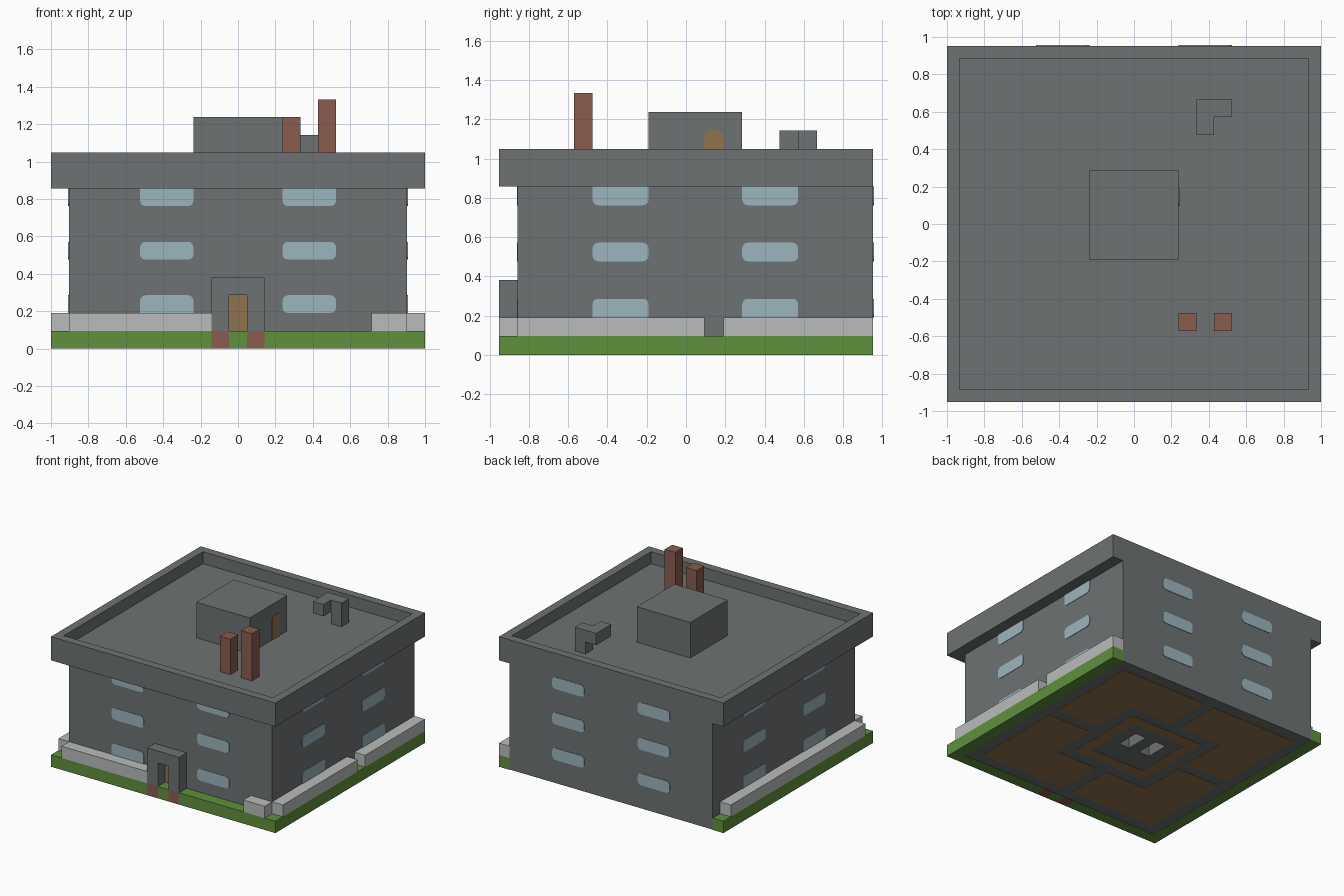
import bpy, bmesh, math
from mathutils import Vector

if "Cube" in bpy.data.objects:
    bpy.data.objects.remove(bpy.data.objects["Cube"])

U = 2 / 21        # one building block
SKIN = 0.004      # thickness of flat plates


def material(name, r, g, b):
    m = bpy.data.materials.new(name)
    m.use_nodes = True
    m.diffuse_color = (r, g, b, 1)
    m.node_tree.nodes["Principled BSDF"].inputs["Base Color"].default_value = (r, g, b, 1)
    return m


stone = material("grey_stone", .157, .17, .172)
pale = material("pale_stone", .49, .505, .505)
grass = material("grass_green", .115, .28, .047)
brick = material("red_brick", .255, .107, .077)
glass = material("pale_blue_glass", .335, .46, .51)
timber = material("brown_timber", .28, .172, .07)


def place(x, y, z):
    """Block coordinates (from the front left ground corner) to world."""
    return Vector(((x - 10.5) * U, (y - 10) * U, z * U))


def prism(name, mat, corners, offset):
    """Solid made by sweeping a flat outline along an offset."""
    bm = bmesh.new()
    face = bm.faces.new([bm.verts.new(c) for c in corners])
    swept = bmesh.ops.extrude_face_region(bm, geom=[face])["geom"]
    bmesh.ops.translate(bm, vec=offset, verts=[g for g in swept if isinstance(g, bmesh.types.BMVert)])
    bmesh.ops.recalc_face_normals(bm, faces=bm.faces)
    mesh = bpy.data.meshes.new(name)
    bm.to_mesh(mesh)
    bm.free()
    mesh.materials.append(mat)
    ob = bpy.data.objects.new(name, mesh)
    bpy.context.collection.objects.link(ob)
    return ob


def box(name, mat, x0, x1, y0, y1, z0, z1):
    ring = [place(x, y, z0) for x, y in ((x0, y0), (x1, y0), (x1, y1), (x0, y1))]
    return prism(name, mat, ring, Vector((0, 0, (z1 - z0) * U)))


def plate(name, mat, side, depth, a0, a1, z0, z1, low=0, high=0):
    """Thin wall plate; low and high are the bottom and top corner radii."""
    outline = []
    for i, (a, z, r) in enumerate(((a1, z1, high), (a0, z1, high), (a0, z0, low), (a1, z0, low))):
        sa = 1 if a == a1 else -1
        sz = 1 if z == z1 else -1
        for step in range(4 if r else 1):
            t = math.radians(90 * i + 30 * step)
            outline.append((a - sa * r + r * math.cos(t), z - sz * r + r * math.sin(t)))
    normal = {"front": (0, -1, 0), "back": (0, 1, 0), "left": (1, 0, 0), "right": (-1, 0, 0)}[side]
    if side in ("front", "back"):
        pts = [place(a, depth, z) for a, z in outline]
    else:
        pts = [place(depth, a, z) for a, z in outline]
    return prism(name, mat, pts, Vector(normal) * SKIN)


# Main building, standing just above its floor plates
lift = 0.003 / U
body = box("main_building", stone, 1, 20, 1, 20, lift, 9)

# Two shafts cut into the underside
for n, x in enumerate((9, 11)):
    cutter = box("shaft_cutter", stone, x, x + 1, 10, 12, -1, 2)
    cutter.hide_render = True
    cut = body.modifiers.new("shaft", "BOOLEAN")
    cut.object = cutter
    cut.solver = "EXACT"
    bpy.context.view_layer.objects.active = body
    bpy.ops.object.modifier_apply(modifier=cut.name)
    bpy.data.objects.remove(cutter)
    box(f"shaft_ceiling_{n}", pale, x, x + 1, 10, 12, 1.95, 2)

# Earth floors on the underside: four corner rooms and a ring
room = ((2, 2), (10, 2), (10, 6), (6, 6), (6, 10), (2, 10))
for fx in (False, True):
    for fy in (False, True):
        pts = [place(21 - x if fx else x, 21 - y if fy else y, 0) for x, y in room]
        prism("corner_room_floor", timber, pts, Vector((0, 0, 0.003)))
for x0, x1, y0, y1 in ((7, 14, 7, 8), (7, 14, 13, 14), (7, 8, 8, 13), (13, 14, 8, 13)):
    box("inner_ring_floor", timber, x0, x1, y0, y1, 0, lift)

# Lawn strips with brick footings under the porch
for x0, x1, y0, y1 in ((0, 1, 1, 20), (20, 21, 1, 20), (0, 9, 0, 1), (10, 11, 0, 1), (12, 21, 0, 1)):
    box("lawn_strip", grass, x0, x1, y0, y1, 0, 1)
for x in (9, 11):
    box("porch_footing", brick, x, x + 1, 0, 1, 0, 1)

# Low garden walls
for x0, x1, y0, y1 in ((0, 1, 1, 19), (20, 21, 1, 11), (20, 21, 12, 20), (1, 9, 0, 1), (18, 20, 0, 1)):
    box("garden_wall", pale, x0, x1, y0, y1, 1, 2)

# Porch arch and front door
arch = ((9, 1), (10, 1), (10, 3), (11, 3), (11, 1), (12, 1), (12, 4), (9, 4))
prism("porch_arch", stone, [place(x, 0, z) for x, z in arch], Vector((0, U, 0)))
plate("front_door", timber, "front", 1, 10, 11, 1, 3)

# Windows: two columns of three on every side
for side, depth in (("front", 1), ("back", 20), ("left", 20), ("right", 1)):
    for a in (5, 13):
        for z in (2, 5, 8):
            walled = side in ("left", "right") or (side == "front" and a == 5)
            low = 0 if z == 2 and walled else .3
            high = 0 if z == 8 and side != "back" else .3
            plate(f"{side}_window", glass, side, depth, a, a + 3, z, z + 1, low, high)

# Overhanging roof with a sunken floor inside its parapet
roof = box("roof_parapet", stone, 0, 21, 0, 20, 9, 11)
bm = bmesh.new()
bm.from_mesh(roof.data)
top = max(bm.faces, key=lambda f: f.calc_center_median().z)
bmesh.ops.inset_region(bm, faces=[top], thickness=U)
bmesh.ops.inset_region(bm, faces=[top], thickness=0.0001)
bmesh.ops.translate(bm, vec=(0, 0, -U), verts=top.verts)
bm.to_mesh(roof.data)
bm.free()

# Roof house with its door
box("roof_house", stone, 8, 13, 8, 13, 10, 13)
plate("roof_house_door", timber, "left", 13, 11, 12, 10, 12, 0, .25)

# Chimneys
box("short_chimney", brick, 13, 14, 4, 5, 10, 13)
box("tall_chimney", brick, 15, 16, 4, 5, 10, 14)

# Bent roof vent on one leg
vent = ((14, 15), (15, 15), (15, 16), (16, 16), (16, 17), (14, 17))
prism("roof_vent", stone, [place(x, y, 11) for x, y in vent], Vector((0, 0, U)))
box("roof_vent_leg", stone, 15, 16, 16, 17, 10, 11)
